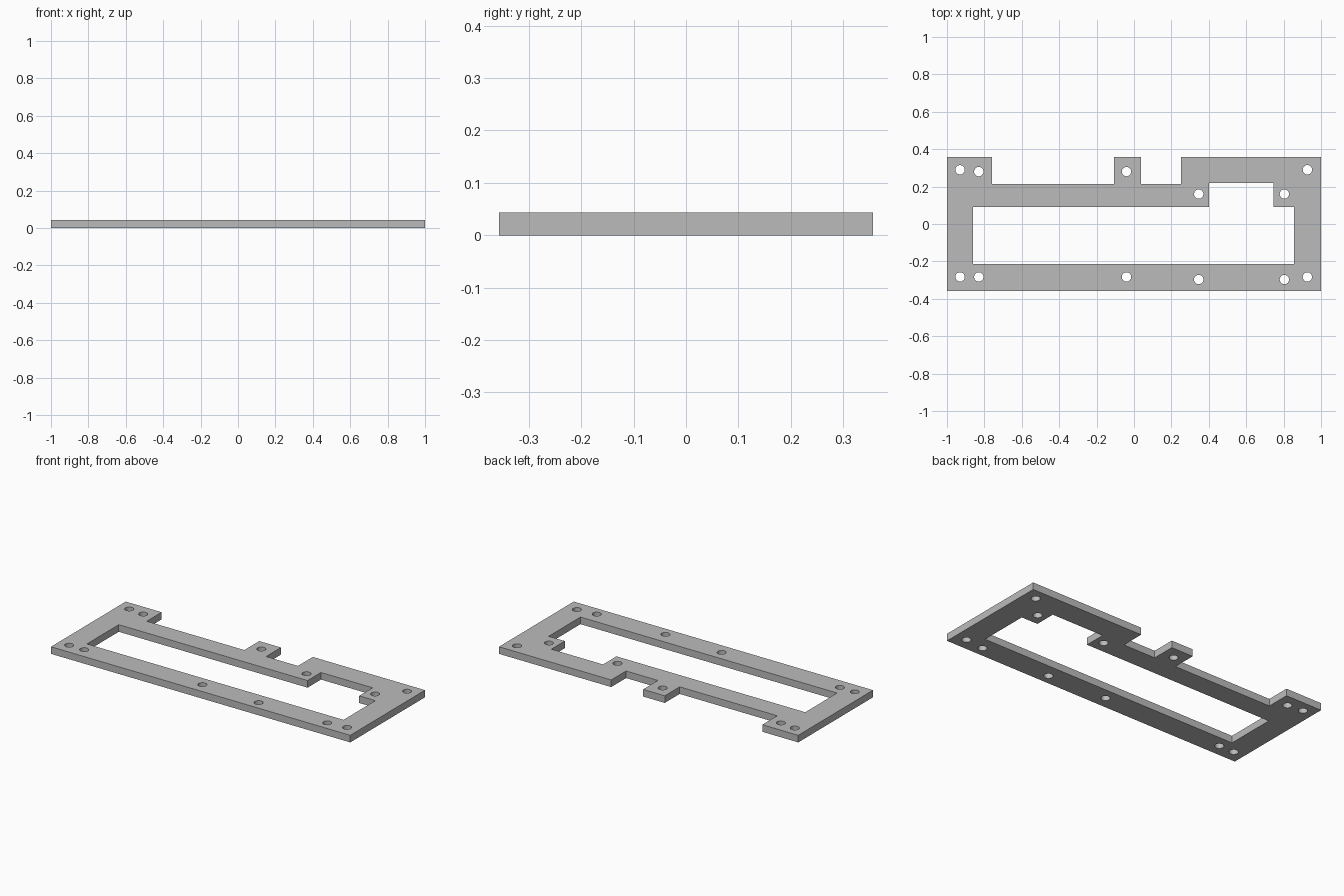
import bpy
import bmesh
from math import cos, sin, tau

old = bpy.data.objects.get("Cube")
if old:
    bpy.data.objects.remove(old, do_unlink=True)

THICK = 0.043
HALF_Y = 0.357
HOLE_R = 0.025

grey = bpy.data.materials.new("plain grey")
grey.use_nodes = True
colour = (0.5, 0.5, 0.5, 1)
grey.diffuse_color = colour
grey.node_tree.nodes["Principled BSDF"].inputs["Base Color"].default_value = colour

# Outer edge with the two notches along the back
outline = [(-1, -HALF_Y), (1, -HALF_Y), (1, HALF_Y), (0.25, HALF_Y),
           (0.25, 0.215), (0.037, 0.215), (0.037, HALF_Y), (-0.108, HALF_Y),
           (-0.108, 0.215), (-0.76, 0.215), (-0.76, HALF_Y), (-1, HALF_Y)]

# Long window with its raised pocket
window = [(-0.86, -0.214), (0.855, -0.214), (0.855, 0.09), (0.747, 0.09),
          (0.747, 0.218), (0.402, 0.218), (0.402, 0.09), (-0.86, 0.09)]

# Screw holes: x, front y, back y
holes = [(-0.93, -0.283, 0.29), (-0.83, -0.283, 0.28), (-0.04, -0.283, 0.28),
         (0.346, -0.297, 0.16), (0.804, -0.297, 0.16), (0.927, -0.283, 0.29)]


def circle(x, y, sides=32):
    return [(x + HOLE_R * cos(tau * i / sides), y + HOLE_R * sin(tau * i / sides))
            for i in range(sides)]


def add_loop(curve, points):
    spline = curve.splines.new("POLY")
    spline.points.add(len(points) - 1)
    for p, (x, y) in zip(spline.points, points):
        p.co = (x, y, 0, 1)
    spline.use_cyclic_u = True


# Filled flat profile, extruded to the plate thickness
curve = bpy.data.curves.new("plate_profile", "CURVE")
curve.dimensions = "2D"
curve.fill_mode = "BOTH"
curve.extrude = THICK / 2
add_loop(curve, outline)
add_loop(curve, window)
for x, front_y, back_y in holes:
    add_loop(curve, circle(x, front_y))
    add_loop(curve, circle(x, back_y))

profile = bpy.data.objects.new("plate_profile", curve)
bpy.context.collection.objects.link(profile)
bpy.context.view_layer.update()
evaluated = profile.evaluated_get(bpy.context.evaluated_depsgraph_get())
mesh = bpy.data.meshes.new_from_object(evaluated)
bpy.data.objects.remove(profile, do_unlink=True)

# Weld into one closed solid standing on the ground
bm = bmesh.new()
bm.from_mesh(mesh)
bmesh.ops.remove_doubles(bm, verts=bm.verts, dist=0.0001)
bmesh.ops.translate(bm, verts=bm.verts, vec=(0, 0, THICK / 2))
bmesh.ops.recalc_face_normals(bm, faces=bm.faces)
for f in bm.faces:
    f.smooth = False
bm.to_mesh(mesh)
bm.free()

mesh.name = "mounting_plate"
mesh.materials.clear()
mesh.materials.append(grey)
plate = bpy.data.objects.new("mounting_plate", mesh)
bpy.context.collection.objects.link(plate)
